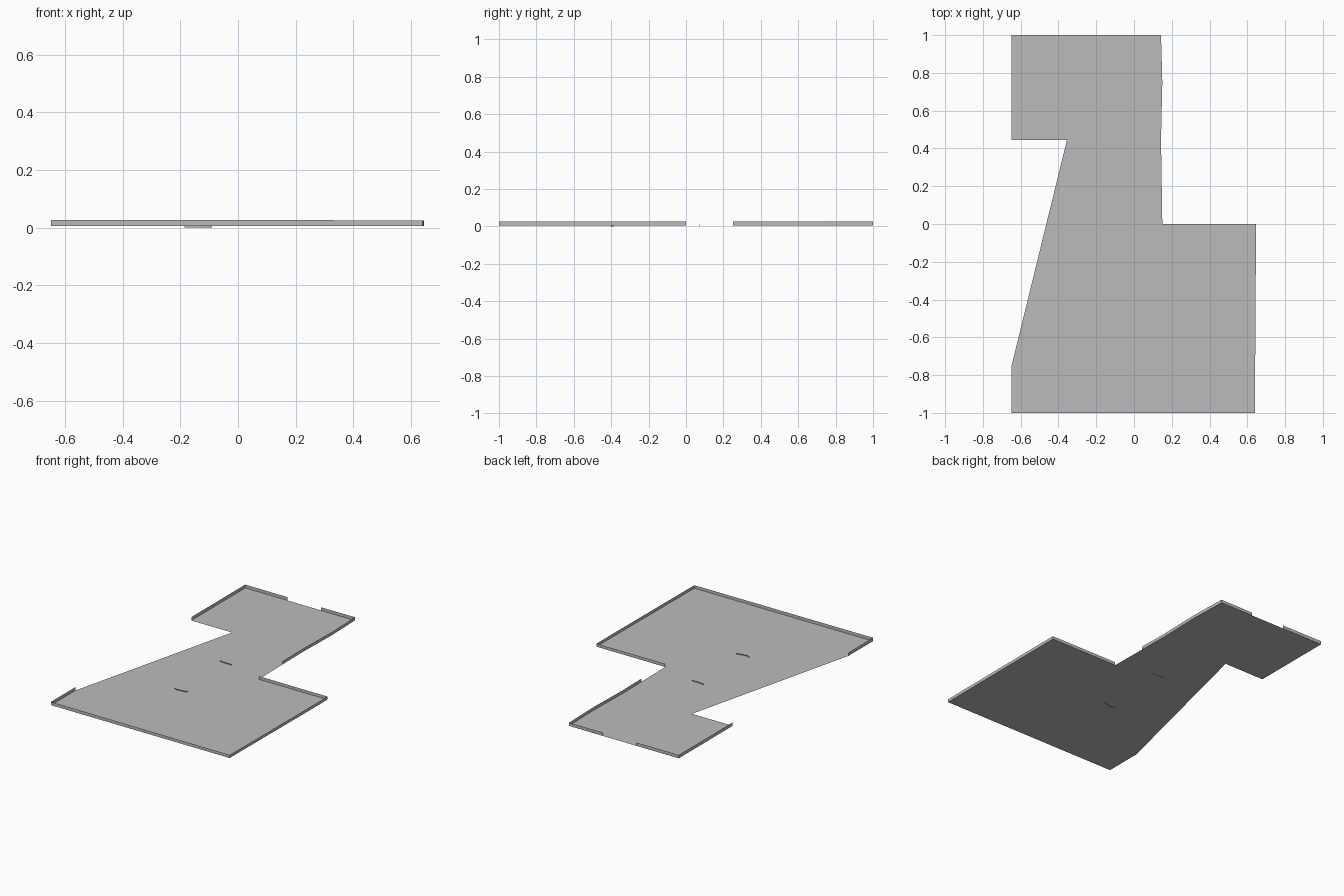
import bpy
import bmesh

if "Cube" in bpy.data.objects:
    bpy.data.objects.remove(bpy.data.objects["Cube"])

grey = bpy.data.materials.new("plain_grey")
grey.diffuse_color = (0.5, 0.5, 0.5, 1)
grey.use_nodes = True
grey.node_tree.nodes["Principled BSDF"].inputs["Base Color"].default_value = grey.diffuse_color

FLOOR = 0.005


def make(name, bm):
    mesh = bpy.data.meshes.new(name)
    bm.to_mesh(mesh)
    bm.free()
    mesh.materials.append(grey)
    obj = bpy.data.objects.new(name, mesh)
    bpy.context.collection.objects.link(obj)


def wall(name, path, z0=FLOOR, height=0.021):
    """Thin upright sheet along a plan path; tops drop slightly towards +x."""
    bm = bmesh.new()
    rows = []
    for x, y in path:
        top = z0 + height - 0.0015 * x
        rows.append((bm.verts.new((x, y, z0)), bm.verts.new((x, y, top))))
    for (a, b), (c, d) in zip(rows, rows[1:]):
        bm.faces.new((a, c, d, b))
    make(name, bm)


# Floor sheet: counter-clockwise plan outline
outline = [(-0.648, -1), (0.64, -1), (0.645, -0.2), (0.645, 0), (0.15, 0),
           (0.146, 0.25), (0.143, 0.45), (0.15, 0.75), (0.143, 1),
           (-0.648, 1), (-0.648, 0.445), (-0.355, 0.445),
           (-0.355, -0.75), (-0.648, -0.75)]
bm = bmesh.new()
bm.faces.new([bm.verts.new((x, y, FLOOR)) for x, y in outline])
bmesh.ops.triangulate(bm, faces=bm.faces[:])
make("floor", bm)

# Long low wall around the wide front room
wall("front_room_wall", [(-0.648, -0.75)] + outline[:5])

# Low walls of the back room, with an opening in the back side
wall("back_room_side_wall", outline[5:9] + [(-0.1, 0.998)])
wall("back_room_corner_wall", [(-0.345, 1), (-0.648, 1), (-0.648, 0.445)])

# Two short ridges standing in the corridor and sinking a little into the floor
wall("back_ridge", [(-0.18, 0.073), (-0.13, 0.069), (-0.09, 0.069)], 0.003, 0.007)
wall("front_ridge", [(-0.185, -0.39), (-0.165, -0.4), (-0.13, -0.398), (-0.09, -0.388)],
     0.0, 0.01)
